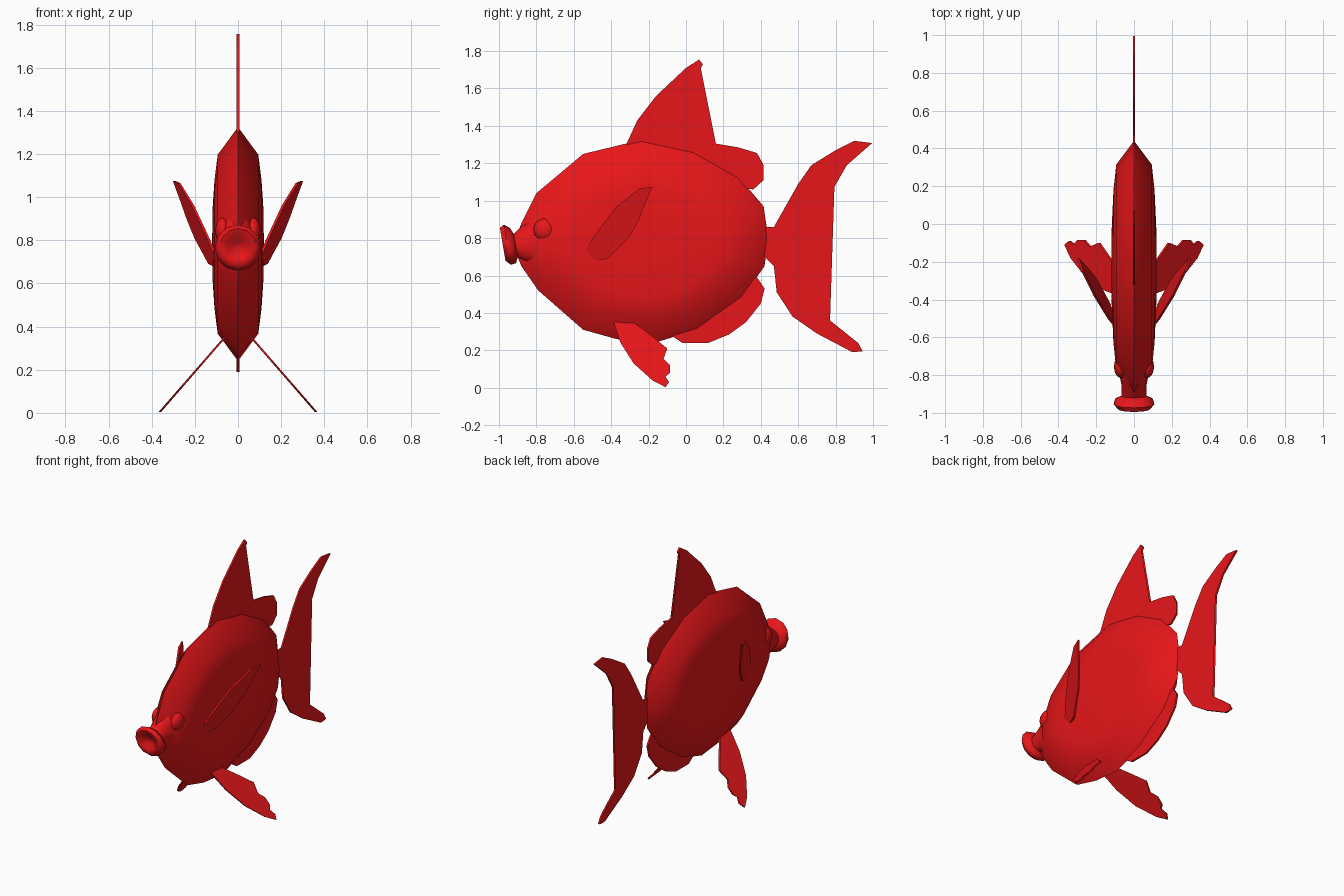
import bpy, bmesh, math

red = bpy.data.materials.new("red")
red.diffuse_color = (0.8, 0.008, 0.01, 1)


def finish(name, bm, angle=None):
    bmesh.ops.recalc_face_normals(bm, faces=bm.faces)
    me = bpy.data.meshes.new(name)
    bm.to_mesh(me)
    bm.free()
    me.materials.append(red)
    ob = bpy.data.objects.new(name, me)
    bpy.context.collection.objects.link(ob)
    if angle:
        bpy.ops.object.select_all(action='DESELECT')
        ob.select_set(True)
        bpy.context.view_layer.objects.active = ob
        bpy.ops.object.shade_smooth_by_angle(angle=math.radians(angle))
    return ob


def bridge(bm, a, b):
    n = len(a)
    for i in range(n):
        bm.faces.new((a[i], a[(i + 1) % n], b[(i + 1) % n], b[i]))


def fin(name, outline, x_at=lambda y, z: 0, t=0.006):
    """Thin plate: side outline (y, z) laid on the sheet x = x_at(y, z)."""
    bm = bmesh.new()
    sides = [[bm.verts.new((x_at(y, z) + s * t, y, z)) for y, z in outline]
             for s in (-1, 1)]
    for ring in sides:
        bm.faces.new(ring)
    bridge(bm, *sides)
    bmesh.ops.triangulate(bm, faces=[f for f in bm.faces if len(f.verts) > 4])
    return finish(name, bm)


# Body: side silhouette stepped inward to a domed flank on both sides
outline = [(-0.90, 0.83), (-0.88, 0.88), (-0.80, 1.04), (-0.55, 1.25), (-0.24, 1.325),
           (0.04, 1.265), (0.28, 1.13), (0.415, 0.97), (0.44, 0.80), (0.42, 0.65),
           (0.30, 0.48), (0.06, 0.31), (-0.17, 0.24), (-0.37, 0.26), (-0.55, 0.31),
           (-0.79, 0.52), (-0.88, 0.65), (-0.90, 0.70)]
cy, cz = -0.22, 0.78
bm = bmesh.new()
rim = [bm.verts.new((0, y, z)) for y, z in outline]
for s in (-1, 1):
    prev = rim
    for ky, kz, x in ((0.81, 0.765, 0.094), (0.6, 0.55, 0.109), (0.3, 0.3, 0.118)):
        ring = [bm.verts.new((s * x, cy + (y - cy) * ky, cz + (z - cz) * kz))
                for y, z in outline]
        bridge(bm, prev, ring)
        prev = ring
    tip = bm.verts.new((s * 0.12, cy, cz))
    for i in range(len(prev)):
        bm.faces.new((prev[i], prev[(i + 1) % len(prev)], tip))
finish("body", bm, 60)

# Mouth: neck, flared lips and hollow throat as one tilted loft
bm = bmesh.new()
prev = None
for y, z, rx, rz in ((-0.76, 0.77, 0.085, 0.17), (-0.86, 0.765, 0.065, 0.10),
                     (-0.91, 0.76, 0.065, 0.062), (-0.925, 0.76, 0.10, 0.094),
                     (-0.955, 0.765, 0.108, 0.107), (-0.98, 0.767, 0.085, 0.088),
                     (-0.975, 0.767, 0.058, 0.055), (-0.945, 0.765, 0.03, 0.028)):
    ring = []
    for i in range(12):
        a = 2 * math.pi * i / 12
        dz = rz * math.sin(a)
        ring.append(bm.verts.new((rx * math.cos(a), y - 0.17 * dz, z + dz)))
    if prev:
        bridge(bm, prev, ring)
    else:
        bm.faces.new(ring)
    prev = ring
bm.faces.new(prev)
finish("mouth", bm, 60)

# Fins on the centre plane
fin("dorsal_fin", [(-0.32, 1.30), (-0.26, 1.43), (-0.16, 1.56), (0.0, 1.71), (0.07, 1.755),
                   (0.09, 1.73), (0.04, 1.63), (0.0, 1.54), (-0.01, 1.44), (0.04, 1.37),
                   (0.16, 1.305), (0.28, 1.285), (0.38, 1.255), (0.415, 1.19),
                   (0.415, 1.11), (0.36, 1.06), (0.25, 1.08), (0.0, 1.22)])
fin("anal_fin", [(-0.08, 0.28), (-0.02, 0.24), (0.12, 0.24), (0.23, 0.285), (0.32, 0.35),
                 (0.40, 0.45), (0.42, 0.53), (0.38, 0.59), (0.30, 0.56), (0.05, 0.38)])
fin("tail_fin", [(0.40, 0.86), (0.47, 0.86), (0.60, 1.09), (0.67, 1.19), (0.80, 1.27),
                 (0.90, 1.32), (0.995, 1.308), (0.86, 1.19), (0.78, 1.05), (0.74, 0.86),
                 (0.68, 0.77), (0.59, 0.72), (0.64, 0.71), (0.685, 0.61), (0.69, 0.48),
                 (0.77, 0.36), (0.86, 0.28), (0.92, 0.24), (0.945, 0.195), (0.89, 0.19),
                 (0.70, 0.29), (0.57, 0.38), (0.485, 0.51), (0.47, 0.65), (0.44, 0.68),
                 (0.38, 0.75)])

# Paired fins and eyes
pectoral = [(-0.535, 0.73), (-0.50, 0.80), (-0.38, 0.96), (-0.25, 1.065), (-0.18, 1.075),
            (-0.22, 0.98), (-0.25, 0.90), (-0.30, 0.81), (-0.42, 0.69), (-0.48, 0.68)]
pelvic = [(-0.39, 0.36), (-0.28, 0.35), (-0.20, 0.29), (-0.10, 0.21), (-0.12, 0.155),
          (-0.085, 0.12), (-0.085, 0.08), (-0.11, 0.06), (-0.09, 0.03), (-0.11, 0.003),
          (-0.18, 0.04), (-0.28, 0.13), (-0.35, 0.24)]
for s, side in ((1, "left"), (-1, "right")):
    fin("pectoral_fin_" + side, pectoral,
        lambda y, z: s * (0.11 + 0.30 * (y + 0.5) + 0.24 * (z - 0.7)))
    fin("pelvic_fin_" + side, pelvic, lambda y, z: s * (0.07 + 0.87 * (0.34 - z)))
    bm = bmesh.new()
    bmesh.ops.create_uvsphere(bm, u_segments=16, v_segments=10, radius=0.06)
    bmesh.ops.scale(bm, vec=(0.6, 1, 1), verts=bm.verts)
    bmesh.ops.translate(bm, vec=(s * 0.07, -0.755, 0.845), verts=bm.verts)
    finish("eye_" + side, bm, 60)
